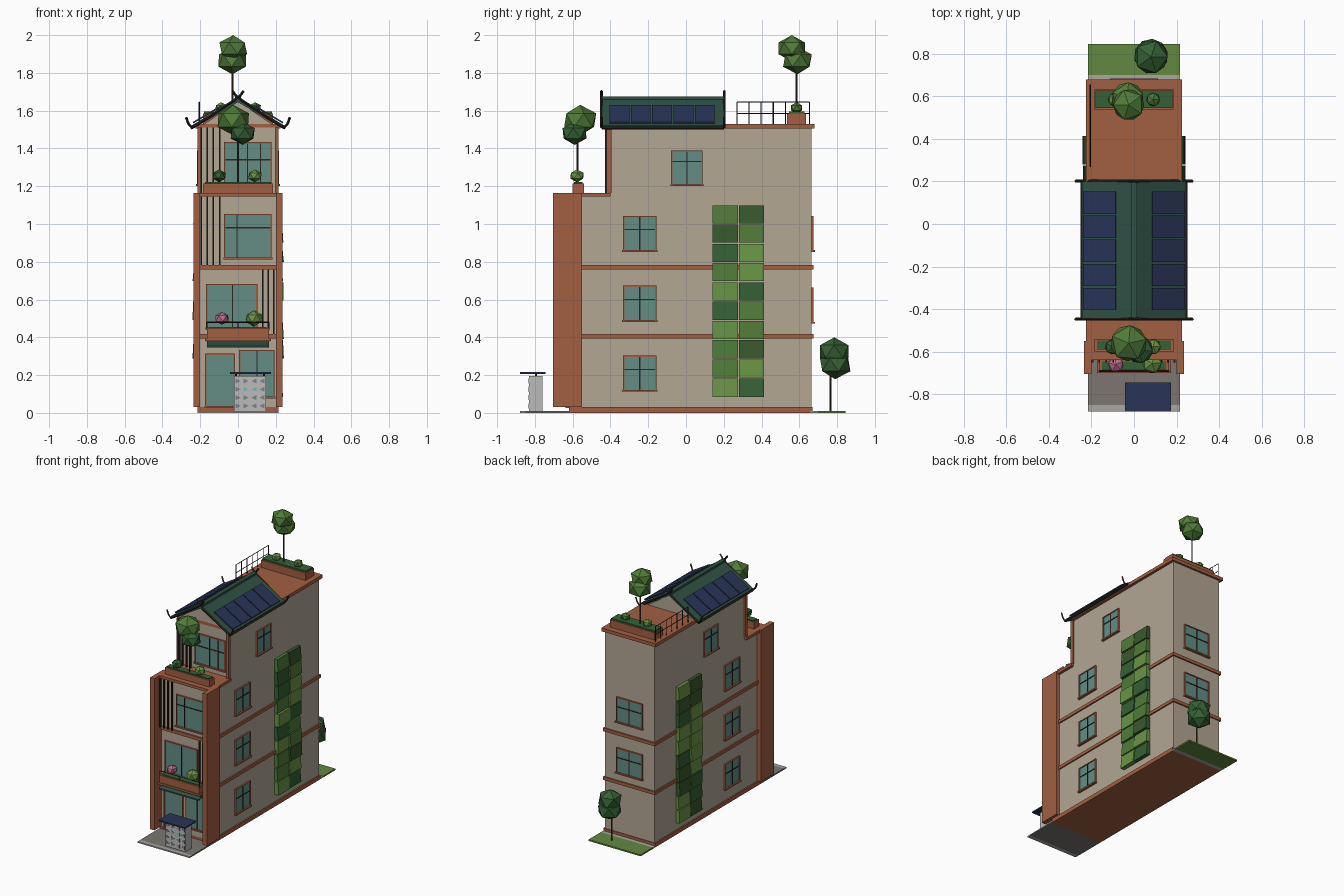
import bpy, bmesh, math, random
from mathutils import Vector, Matrix

if "Cube" in bpy.data.objects:
    bpy.data.objects.remove(bpy.data.objects["Cube"])

random.seed(4)
MATS = {}
COL = dict(cream=(.45, .385, .295), brick=(.36, .115, .055), glass=(.125, .27, .235),
           roof=(.03, .085, .06), dark=(.025, .018, .014), solar=(.022, .035, .095),
           paving=(.2, .18, .165), curb=(.4, .39, .37), grass=(.12, .25, .05),
           g0=(.035, .12, .035), g1=(.08, .2, .04), g2=(.14, .3, .06), g3=(.04, .1, .025),
           pink=(.5, .16, .28), white=(.5, .5, .5), tile=(.22, .22, .23), cyan=(.15, .5, .55),
           trunk=(.06, .04, .03))


def mesh(name, verts, faces, col):
    me = bpy.data.meshes.new(name)
    me.from_pydata(verts, [], faces)
    bm = bmesh.new()
    bm.from_mesh(me)
    bmesh.ops.recalc_face_normals(bm, faces=bm.faces)
    bm.to_mesh(me)
    bm.free()
    if col not in MATS:
        MATS[col] = bpy.data.materials.new(col)
        MATS[col].diffuse_color = (*COL[col], 1)
    me.materials.append(MATS[col])
    ob = bpy.data.objects.new(name, me)
    bpy.context.collection.objects.link(ob)
    return ob


def prism(name, profile, y0, y1, col):
    """Extrude an (x, z) profile along y."""
    n = len(profile)
    v = [(x, y, z) for y in (y0, y1) for x, z in profile]
    f = [tuple(range(n)), tuple(range(n, 2 * n))]
    f += [(i, (i + 1) % n, n + (i + 1) % n, n + i) for i in range(n)]
    return mesh(name, v, f, col)


def box(name, x0, x1, y0, y1, z0, z1, col):
    return prism(name, [(x0, z0), (x1, z0), (x1, z1), (x0, z1)], y0, y1, col)


def wall_box(name, face, u0, u1, d0, d1, z0, z1, col):
    """Box on a wall: u runs along it, d is the distance out from it."""
    kind, p = face
    s = -1 if kind == 'front' else 1 if kind == 'back' else math.copysign(1, p)
    a, b = p + s * d0, p + s * d1
    if kind == 'side':
        return box(name, a, b, u0, u1, z0, z1, col)
    return box(name, u0, u1, a, b, z0, z1, col)


def window(name, face, u0, u1, z0, z1, bars_u=(), bars_z=()):
    t = .007
    wall_box(name + "_glass", face, u0, u1, -.005, .006, z0, z1, 'glass')
    for a in (u0, u1):
        wall_box(name + "_jamb", face, a - t / 2, a + t / 2, 0, .011, z0, z1, 'brick')
    wall_box(name + "_head", face, u0 - t / 2, u1 + t / 2, 0, .011, z1 - t / 2, z1 + t / 2, 'brick')
    wall_box(name + "_sill", face, u0 - .008, u1 + .008, 0, .018, z0 - .008, z0 + .002, 'brick')
    for a in bars_u:
        wall_box(name + "_mullion", face, a - .003, a + .003, 0, .01, z0, z1, 'dark')
    for a in bars_z:
        wall_box(name + "_transom", face, u0, u1, 0, .01, a - .003, a + .003, 'dark')


def blob(name, c, r, col, sz=.85):
    bm = bmesh.new()
    bmesh.ops.create_icosphere(bm, subdivisions=1, radius=1)
    m = Matrix.Rotation(random.uniform(0, 6), 3, 'Z')
    v = [tuple(Vector(c) + Vector((q.x * r, q.y * r, q.z * r * sz)))
         for q in (m @ w.co for w in bm.verts)]
    f = [tuple(w.index for w in g.verts) for g in bm.faces]
    bm.free()
    mesh(name, v, f, col)


def bar(name, pts, r, col, sides=5):
    cu = bpy.data.curves.new(name, 'CURVE')
    cu.dimensions = '3D'
    sp = cu.splines.new('POLY')
    sp.points.add(len(pts) - 1)
    for p, q in zip(sp.points, pts):
        p.co = (*q, 1)
    cu.bevel_depth, cu.bevel_resolution, cu.use_fill_caps = r, 0, True
    ob = bpy.data.objects.new(name + "_curve", cu)
    bpy.context.collection.objects.link(ob)
    me = bpy.data.meshes.new_from_object(ob.evaluated_get(bpy.context.evaluated_depsgraph_get()))
    mesh(name, [v.co[:] for v in me.vertices], [tuple(p.vertices) for p in me.polygons], col)
    bpy.data.objects.remove(ob)


def tree(name, x, y, z, low, high, cl, ch):
    bar(name + "_trunk", [(x, y, z), (x, y, low[2])], .005, 'trunk')
    blob(name + "_lower_crown", low[:3], low[3], cl)
    blob(name + "_upper_crown", high[:3], high[3], ch)


# Ground
box("paving", -.215, .215, -.85, -.6, 0, .01, 'paving')
box("front_curb", -.215, .215, -.88, -.85, 0, .01, 'curb')
box("back_curb", -.215, .215, .66, .7, 0, .01, 'curb')
box("lawn", -.215, .215, .7, .845, 0, .011, 'grass')

# Main volumes, plinth, floor bands and roof slabs
box("plinth", -.215, .215, -.62, .67, 0, .03, 'brick')
box("lower_floors", -.205, .205, -.62, .665, .03, 1.15, 'cream')
box("top_floor", -.205, .205, -.4, .665, 1.15, 1.51, 'cream')
for z in (.405, .77):
    box("floor_band", -.215, .215, -.632, .675, z - .012, z + .012, 'brick')
box("terrace_slab", -.225, .225, -.64, -.4, 1.145, 1.165, 'brick')
box("roof_slab", -.225, .225, -.4, .68, 1.505, 1.53, 'brick')
for s in (-1, 1):
    box("side_fin", s * .2, s * .235, -.705, -.55, .03, 1.165, 'brick')
    box("top_floor_post", s * .195, s * .215, -.42, -.395, 1.165, 1.51, 'brick')

# Side and back windows, green wall panels
for s in (-1, 1):
    f = ('side', s * .205)
    for z in (.12, .49, .86):
        window("side_window", f, -.33, -.16, z, z + .18, (-.245,), (z + .11,))
    window("side_window_top", f, -.075, .085, 1.21, 1.385, (.005,), (1.33,))
    for c in range(2):
        for r in range(10):
            y, z, d = .14 + c * .14, .085 + r * .102, random.uniform(.026, .038)
            x0, x1, x2 = s * .2, s * (.205 + d), s * (.205 + d * random.uniform(.7, 1))
            prism("green_wall_panel", [(x0, z), (x1, z), (x2, z + .096), (x0, z + .096)],
                  y, y + .134, random.choice(['g0', 'g1', 'g2', 'g3']))
for z in (.48, .86):
    window("back_window", ('back', .665), -.105, .105, z, z + .18, (0,), (z + .11,))

# Front openings
F = ('front', -.62)
window("front_door", F, -.17, -.02, .035, .31)
window("ground_window", F, .01, .19, .085, .33, (.1,))
window("second_floor_window", F, -.165, .1, .45, .68, (-.03,))
window("third_floor_window", F, -.07, .175, .82, 1.05, (-.005,), (.98,))
window("top_floor_window", ('front', -.4), -.07, .175, 1.21, 1.43, (.05, .12), (1.34,))
for x in (-.195, -.163, -.13, -.097):
    box("third_floor_slat", x - .004, x + .004, -.65, -.635, .782, 1.145, 'dark')
    box("top_floor_slat", x - .004, x + .004, -.43, -.415, 1.165, 1.51, 'dark')
for x in (.13, .16, .19):
    box("second_floor_slat", x - .004, x + .004, -.65, -.635, .417, .758, 'dark')

# Balcony planter, rail and awning
box("balcony", -.165, .165, -.695, -.61, .38, .45, 'brick')
box("balcony_lip", -.175, .175, -.7, -.61, .38, .395, 'brick')
box("balcony_planting", -.15, .15, -.685, -.645, .44, .456, 'g0')
bar("balcony_rail", [(-.165, -.69, .48), (.165, -.69, .48)], .003, 'dark')
for x in (-.165, 0, .165):
    bar("balcony_post", [(x, -.69, .44), (x, -.69, .48)], .003, 'dark')
mesh("awning", [(x, y, z + t) for x in (-.165, .165) for y, z in ((-.7, .345), (-.62, .375))
                for t in (0, .01)],
     [(0, 1, 3, 2), (4, 5, 7, 6), (0, 1, 5, 4), (2, 3, 7, 6), (0, 2, 6, 4), (1, 3, 7, 5)], 'roof')
blob("pink_flower", (-.085, -.66, .5), .04, 'pink')
blob("balcony_shrub", (.085, -.655, .5), .05, 'g2')

# Terrace and rooftop planters with shrubs
box("terrace_planter", -.185, .185, -.6, -.54, 1.165, 1.215, 'brick')
box("terrace_planting", -.175, .175, -.592, -.548, 1.21, 1.222, 'g0')
blob("terrace_shrub", (-.1, -.577, 1.255), .04, 'g0')
blob("terrace_shrub", (.09, -.577, 1.255), .04, 'g2')
box("roof_planter", -.185, .185, .535, .635, 1.53, 1.585, 'brick')
box("roof_planting", -.18, .18, .545, .628, 1.58, 1.595, 'g0')
blob("roof_shrub", (.09, .585, 1.615), .035, 'g1')
blob("roof_shrub", (-.09, .585, 1.615), .035, 'g2')

# Trees
tree("terrace_tree", 0, -.575, 1.21, (.025, -.59, 1.48, .072), (-.025, -.56, 1.55, .095), 'g0', 'g1')
tree("roof_tree", -.03, .585, 1.59, (-.03, .59, 1.865, .085), (-.025, .56, 1.93, .082), 'g1', 'g1')
tree("garden_tree", .08, .765, 0, (.08, .79, .255, .09), (.08, .785, .325, .088), 'g0', 'g0')

# Gable roof with upturned bargeboards
prism("gable", [(-.2, 1.515), (.2, 1.515), (0, 1.65)], -.4, .195, 'cream')
prism("gable_roof", [(-.245, 1.5), (0, 1.645), (.245, 1.5), (.245, 1.522), (0, 1.668), (-.245, 1.522)],
      -.445, .2, 'roof')
box("ridge_cap", -.015, .015, -.45, .203, 1.655, 1.675, 'roof')
for s in (-1, 1):
    for y in (-.447, .202):
        bar("bargeboard", [(-s * .03, y, 1.705), (-s * .012, y, 1.68), (s * .02, y, 1.655),
                           (s * .12, y, 1.59), (s * .215, y, 1.525), (s * .245, y, 1.512),
                           (s * .262, y, 1.53), (s * .275, y, 1.565)], .007, 'dark')
    bar("eave_trim", [(s * .245, -.445, 1.508), (s * .245, .2, 1.508)], .007, 'dark')
    for i in range(5):
        y = -.405 + i * .113
        prism("roof_solar_panel", [(s * .085, 1.622), (s * .237, 1.532), (s * .24, 1.54),
                                   (s * .088, 1.63)], y, y + .105, 'solar')

# Rooftop railing
for z in (1.585, 1.645):
    bar("roof_rail", [(-.205, .27, z), (-.205, .655, z)], .003, 'dark')
for i in range(7):
    y = .27 + i * .064
    bar("roof_rail_post", [(-.205, y, 1.53), (-.205, y, 1.645)], .003, 'dark')

# Patterned kiosk with a solar canopy
box("kiosk_body", -.02, .147, -.83, -.76, .01, .195, 'white')
prism("kiosk_canopy", [(-.042, .207), (.175, .207), (.175, .217), (-.042, .217)], -.88, -.745, 'solar')
for x in (-.01, .137):
    bar("kiosk_post", [(x, -.795, .19), (x, -.795, .21)], .005, 'dark')
for r in range(4):
    for c in range(4):
        x, z = .0 + c * .0425, .037 + r * .044
        w, d = .014, (1 if c < 2 else -1)
        mid = r == 2 and c in (1, 2)
        prism("kiosk_tile", [(x - d * w, z - w), (x + d * w, z), (x - d * w, z + w)],
              -.833, -.829, 'cyan' if mid else 'tile')

for m in bpy.data.materials:
    if m.users and not m.is_grease_pencil:
        m.use_nodes = True
        m.node_tree.nodes["Principled BSDF"].inputs["Base Color"].default_value = m.diffuse_color
